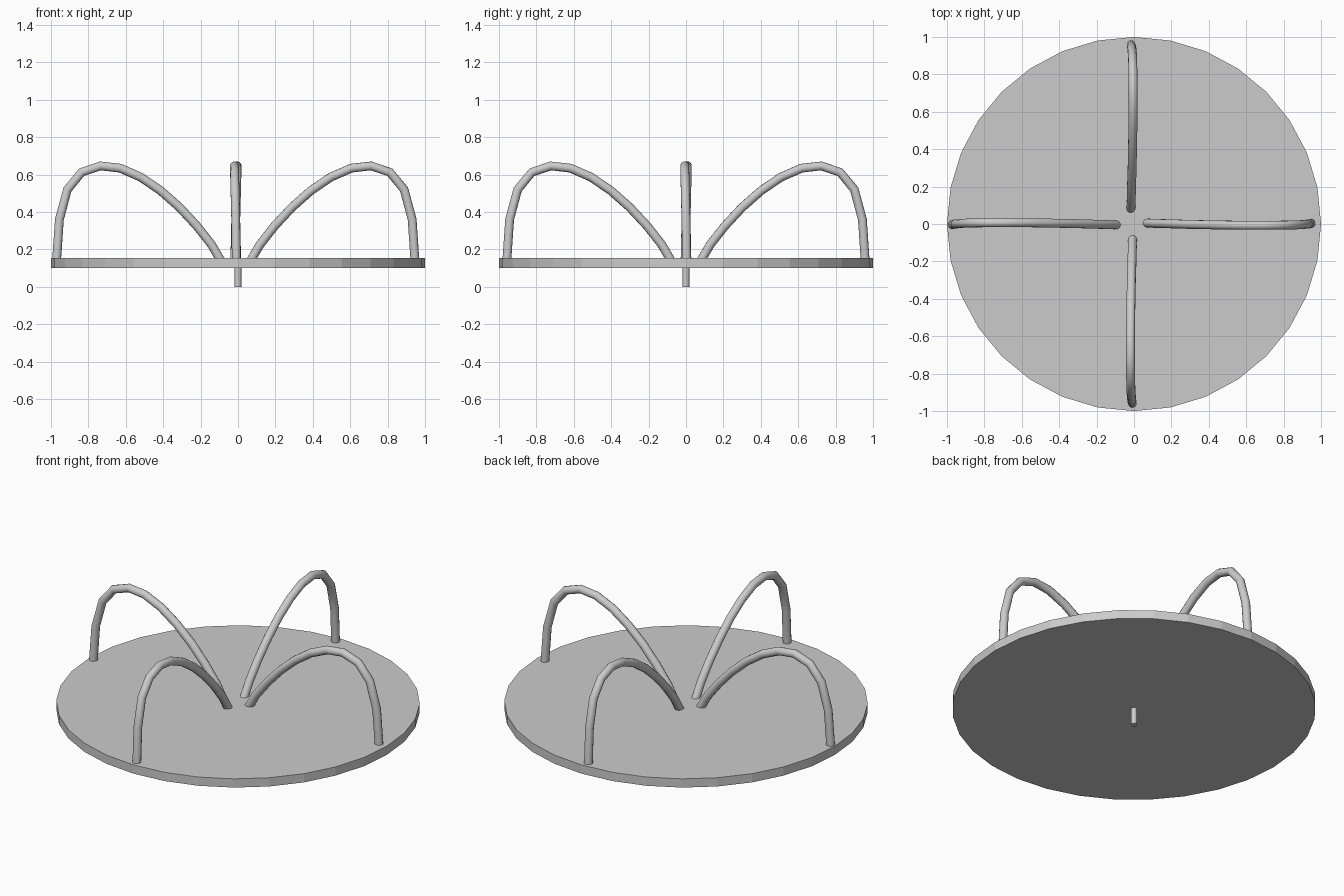
import bpy
import math
from mathutils import Matrix, Vector

if "Cube" in bpy.data.objects:
    bpy.data.objects.remove(bpy.data.objects["Cube"])


def cylinder(name, radius, z0, z1, sides):
    bpy.ops.mesh.primitive_cylinder_add(vertices=sides, radius=radius, depth=z1 - z0,
                                        location=(0, 0, (z0 + z1) / 2))
    ob = bpy.context.object
    ob.name = name
    return ob


# Rotating platform and its short central post
cylinder("platform", 1.0, 0.10, 0.153, 32)
post = cylinder("center_post", 0.018, 0.0, 0.11, 12)
bpy.ops.object.shade_smooth_by_angle()

# Handrail centreline: distance from hub, sideways bow, height
RAIL = [(0.958, 0.003, 0.14), (0.943, 0.0, 0.36), (0.900, -0.004, 0.52),
        (0.824, -0.006, 0.612), (0.724, -0.007, 0.646), (0.618, -0.007, 0.634),
        (0.508, -0.006, 0.586), (0.402, -0.004, 0.514), (0.300, -0.002, 0.424),
        (0.208, 0.001, 0.325), (0.130, 0.003, 0.226), (0.080, 0.005, 0.14)]
HUB = Vector((-0.012, 0.0, 0.0))


def handrail(name, angle):
    cu = bpy.data.curves.new(name, 'CURVE')
    cu.dimensions = '3D'
    cu.bevel_depth = 0.024
    cu.bevel_resolution = 4
    cu.use_fill_caps = True
    sp = cu.splines.new('POLY')
    sp.points.add(len(RAIL) - 1)
    rot = Matrix.Rotation(angle, 3, 'Z')
    for p, co in zip(sp.points, RAIL):
        p.co = (*(HUB + rot @ Vector(co)), 1)
    ob = bpy.data.objects.new(name, cu)
    bpy.context.collection.objects.link(ob)
    bpy.ops.object.select_all(action='DESELECT')
    ob.select_set(True)
    bpy.context.view_layer.objects.active = ob
    bpy.ops.object.convert(target='MESH')
    bpy.context.object.name = name
    bpy.ops.object.shade_smooth_by_angle(angle=math.radians(40))


# Four handrails around the hub
for i, side in enumerate(("right", "back", "left", "front")):
    handrail(side + "_handrail", i * math.pi / 2)
